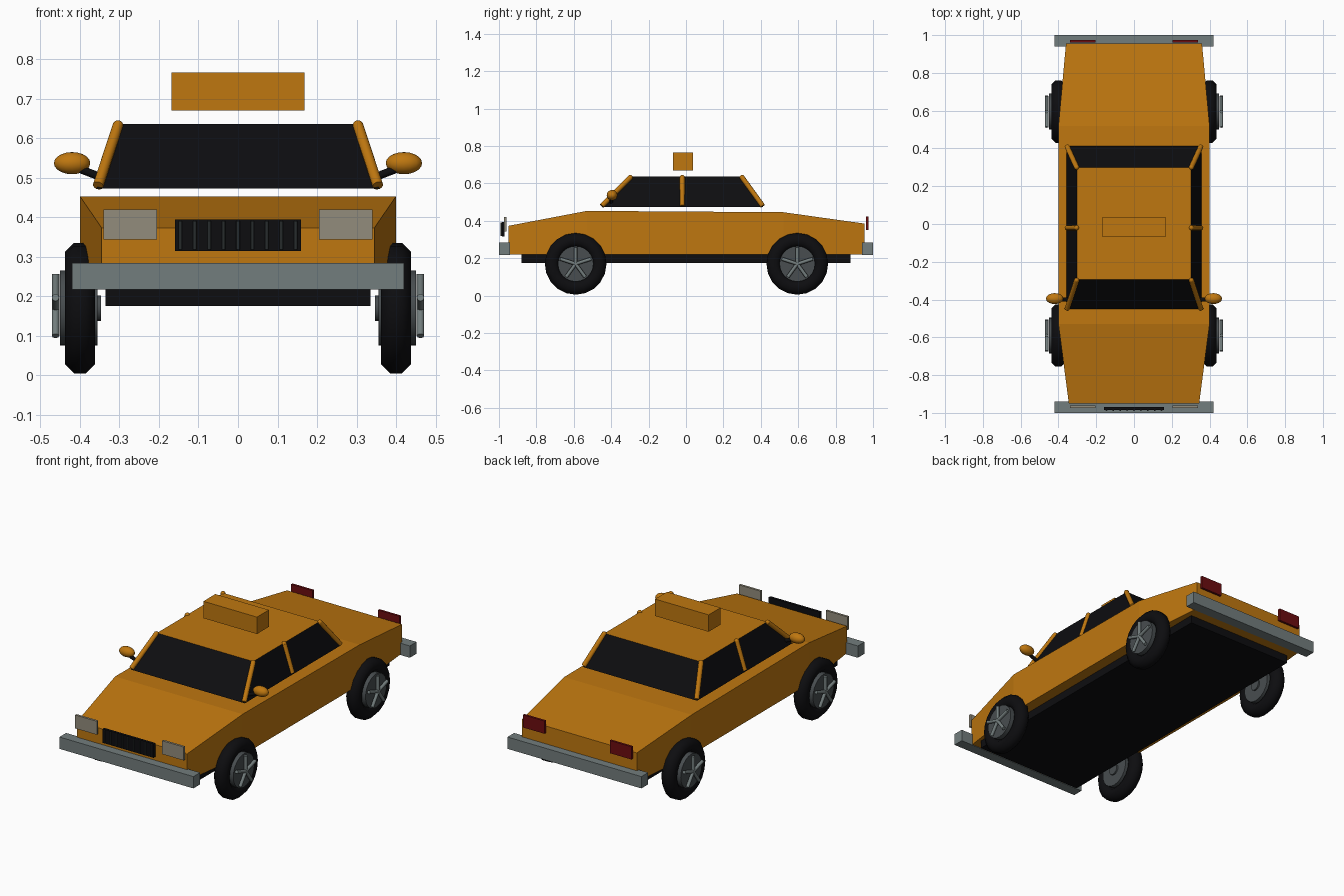
import bpy, bmesh, math
from mathutils import Vector, Matrix

if "Cube" in bpy.data.objects:
    bpy.data.objects.remove(bpy.data.objects["Cube"])


def material(name, rgb):
    m = bpy.data.materials.new(name)
    m.diffuse_color = (*rgb, 1)
    m.use_nodes = True
    m.node_tree.nodes["Principled BSDF"].inputs["Base Color"].default_value = m.diffuse_color
    return m


ORANGE = material("orange_paint", (0.52, 0.185, 0.005))
BLACK = material("black", (0.004, 0.004, 0.005))
GREY = material("bumper_grey", (0.17, 0.205, 0.205))
RIM = material("rim_grey", (0.065, 0.075, 0.08))
LAMP = material("lamp_glass", (0.29, 0.265, 0.2))
RED = material("tail_red", (0.15, 0.004, 0.005))
DARK = material("dark_grey", (0.02, 0.025, 0.026))


def finish(name, bm, *mats, smooth=False):
    bmesh.ops.recalc_face_normals(bm, faces=bm.faces)
    me = bpy.data.meshes.new(name)
    bm.to_mesh(me)
    bm.free()
    for m in mats:
        me.materials.append(m)
    ob = bpy.data.objects.new(name, me)
    bpy.context.collection.objects.link(ob)
    if smooth:
        bpy.ops.object.select_all(action='DESELECT')
        ob.select_set(True)
        bpy.context.view_layer.objects.active = ob
        bpy.ops.object.shade_smooth_by_angle(angle=math.radians(50))
    return ob


def box(name, lo, hi, mat):
    lo, hi = Vector(lo), Vector(hi)
    bm = bmesh.new()
    bmesh.ops.create_cube(bm, size=1, matrix=Matrix.Translation((lo + hi) / 2)
                          @ Matrix.Diagonal((*(hi - lo), 1)))
    return finish(name, bm, mat)


def add_rod(bm, a, b, r, seg=12):
    a, b = Vector(a), Vector(b)
    rot = (b - a).to_track_quat('Z', 'Y').to_matrix().to_4x4()
    bmesh.ops.create_cone(bm, cap_ends=True, segments=seg, radius1=r, radius2=r,
                          depth=(b - a).length,
                          matrix=Matrix.Translation((a + b) / 2) @ rot)


def rod(name, a, b, r, mat, seg=12):
    bm = bmesh.new()
    add_rod(bm, a, b, r, seg)
    return finish(name, bm, mat, smooth=True)


def loft(bm, rings):
    loops = [[bm.verts.new(p) for p in ring] for ring in rings]
    for p, q in zip(loops, loops[1:]):
        n = len(p)
        for i in range(n):
            bm.faces.new((p[i], p[(i + 1) % n], q[(i + 1) % n], q[i]))
    bm.faces.new(loops[0])
    bm.faces.new(loops[-1])


# Lower body: sections along the length (y, half width, top height)
bm = bmesh.new()
loft(bm, [[(-w, y, 0.22), (w, y, 0.22), (w, y, t), (-w, y, t)] for y, w, t in
          [(-0.95, 0.345, 0.373), (-0.53, 0.40, 0.453),
           (0.52, 0.40, 0.446), (0.955, 0.36, 0.385)]])
finish("body", bm, ORANGE)
box("chassis", (-0.336, -0.88, 0.175), (0.336, 0.88, 0.225), BLACK)

# Cabin: dark glass with a painted roof face
bm = bmesh.new()
loft(bm, [[(-w, f, z), (w, f, z), (w, r, z), (-w, r, z)] for w, f, r, z in
          [(0.358, -0.45, 0.412, 0.473), (0.302, -0.295, 0.30, 0.636)]])
bm.normal_update()
cabin = finish("cabin", bm, BLACK, ORANGE)
for p in cabin.data.polygons:
    p.material_index = 1 if p.normal.z > 0.9 else 0

# Roof sign
box("roof_sign", (-0.168, -0.07, 0.67), (0.168, 0.037, 0.766), ORANGE)

# Bumpers
box("front_bumper", (-0.42, -1.0, 0.217), (0.42, -0.94, 0.284), GREY)
box("rear_bumper", (-0.42, 0.94, 0.217), (0.42, 1.0, 0.284), GREY)

# Grille and its bars
box("grille", (-0.16, -0.985, 0.315), (0.16, -0.97, 0.394), BLACK)
bm = bmesh.new()
for i in range(9):
    x = (i - 4) * 0.0365
    add_rod(bm, (x, -0.986, 0.319), (x, -0.986, 0.39), 0.0045, 8)
finish("grille_bars", bm, DARK, smooth=True)


def wheel(name, side, y):
    c = Vector((side * 0.40, y, 0.17))
    # Tyre as a ring swept round the axle
    bm = bmesh.new()
    n, m = 20, 8
    ring = []
    for i in range(n):
        a = math.tau * i / n
        row = []
        for j in range(m):
            b = math.tau * (j + 0.5) / m
            r = 0.127 + 0.041 * math.cos(b)
            row.append(bm.verts.new(c + Vector((0.041 * math.sin(b),
                                                r * math.sin(a), r * math.cos(a)))))
        ring.append(row)
    for i in range(n):
        for j in range(m):
            k, l = (i + 1) % n, (j + 1) % m
            bm.faces.new((ring[i][j], ring[k][j], ring[k][l], ring[i][l]))
    finish(name + "_tyre", bm, BLACK, smooth=True)
    # Rim disc and inner hub
    x = Vector((side, 0, 0))
    rod(name + "_rim", c - x * 0.044, c + x * 0.05, 0.095, RIM, 24)
    rod(name + "_hub", c - x * 0.053, c - x * 0.04, 0.032, RIM, 16)
    # Five round spokes
    bm = bmesh.new()
    o = c + x * 0.062
    for i in range(5):
        a = math.tau * i / 5
        add_rod(bm, o, o + Vector((0, math.sin(a), math.cos(a))) * 0.087, 0.0095, 8)
    finish(name + "_spokes", bm, GREY, smooth=True)


for side, s in ((-1, "left"), (1, "right")):
    wheel(s + "_front_wheel", side, -0.59)
    wheel(s + "_rear_wheel", side, 0.595)

    # Lamps
    xs = sorted((side * 0.205, side * 0.34))
    box(s + "_headlight", (xs[0], -0.973, 0.344), (xs[1], -0.96, 0.42), LAMP)
    box(s + "_tail_light", (xs[0], 0.962, 0.35), (xs[1], 0.975, 0.422), RED)

    # Pillars with rounded tops
    for part, yb, yt in (("front", -0.45, -0.298), ("middle", -0.02, -0.02),
                         ("rear", 0.41, 0.30)):
        top = Vector((side * 0.304, yt, 0.632))
        bm = bmesh.new()
        add_rod(bm, (side * 0.354, yb, 0.48), top, 0.0135)
        bmesh.ops.create_uvsphere(bm, u_segments=12, v_segments=8, radius=0.0135,
                                  matrix=Matrix.Translation(top))
        finish(f"{s}_{part}_pillar", bm, ORANGE, smooth=True)

    # Wing mirror on its arm
    rod(s + "_mirror_arm", (side * 0.335, -0.40, 0.497), (side * 0.40, -0.40, 0.522),
        0.01, BLACK)
    bm = bmesh.new()
    bmesh.ops.create_uvsphere(bm, u_segments=16, v_segments=10, radius=1,
                              matrix=Matrix.Translation((side * 0.42, -0.395, 0.537))
                              @ Matrix.Diagonal((0.046, 0.029, 0.028, 1)))
    finish(s + "_mirror", bm, ORANGE, smooth=True)
